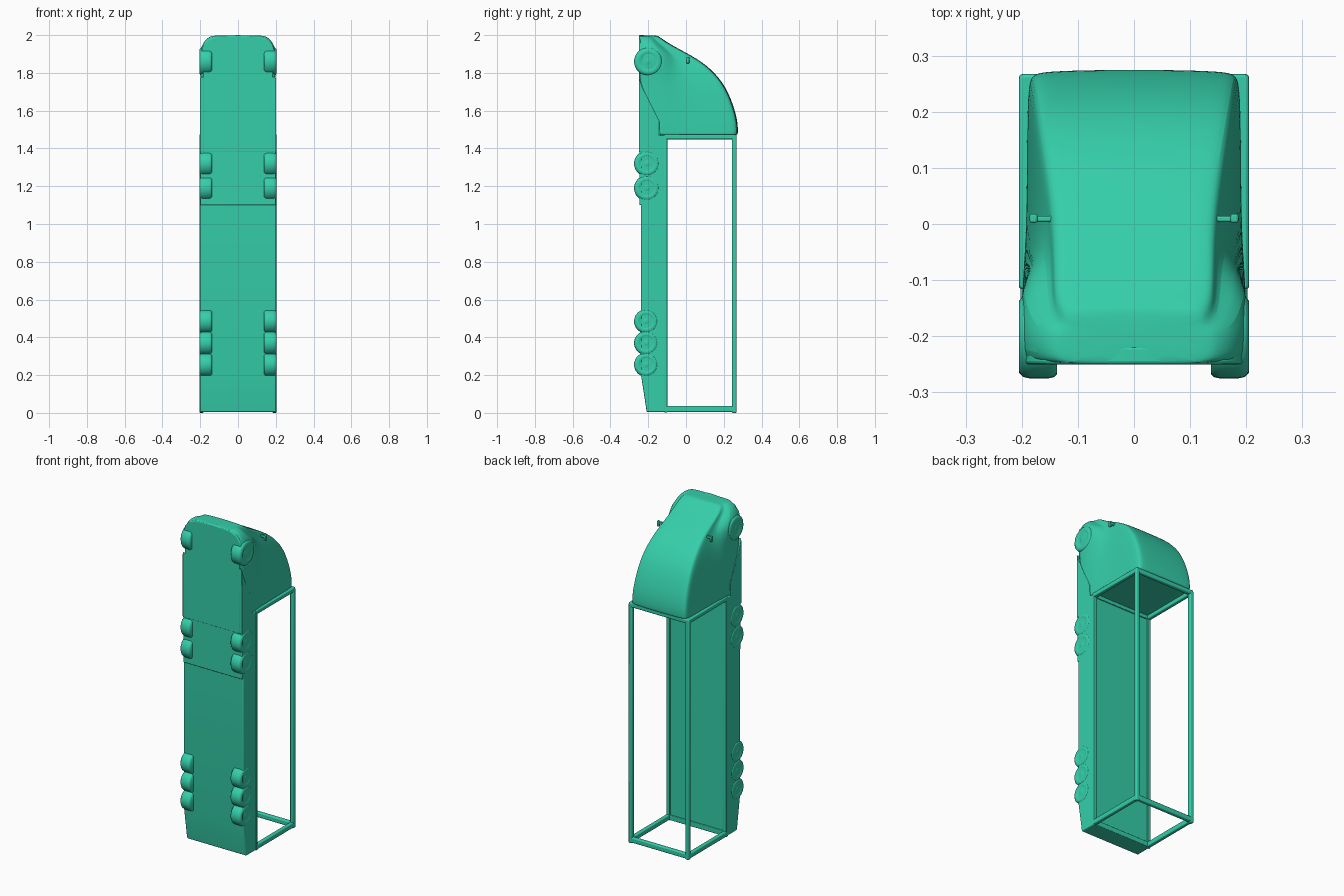
import bpy, bmesh, math
from mathutils import Vector

if "Cube" in bpy.data.objects:
    bpy.data.objects.remove(bpy.data.objects["Cube"])

paint = bpy.data.materials.new("teal_paint")
paint.diffuse_color = (0.035, 0.62, 0.40, 1)
paint.use_nodes = True
paint.node_tree.nodes["Principled BSDF"].inputs["Base Color"].default_value = paint.diffuse_color


def finish(name, bm, bevel=0.0, angle=35):
    bmesh.ops.recalc_face_normals(bm, faces=bm.faces)
    me = bpy.data.meshes.new(name)
    bm.to_mesh(me)
    bm.free()
    me.materials.append(paint)
    ob = bpy.data.objects.new(name, me)
    bpy.context.collection.objects.link(ob)
    if bevel:
        m = ob.modifiers.new("Bevel", 'BEVEL')
        m.width, m.segments, m.limit_method = bevel, 3, 'ANGLE'
    bpy.ops.object.select_all(action='DESELECT')
    ob.select_set(True)
    bpy.context.view_layer.objects.active = ob
    bpy.ops.object.shade_smooth_by_angle(angle=math.radians(angle))
    return ob


def box(name, lo, hi, bevel=0.005):
    bm = bmesh.new()
    bmesh.ops.create_cube(bm, size=1)
    lo, hi = Vector(lo), Vector(hi)
    for v in bm.verts:
        v.co = Vector([lo[i] + (v.co[i] + 0.5) * (hi[i] - lo[i]) for i in range(3)])
    return finish(name, bm, bevel)


def side_profile(name, pts, x0, x1, bevel=0.006):
    """Extrude a (y, z) outline along x."""
    bm = bmesh.new()
    f = bm.faces.new([bm.verts.new((x0, y, z)) for y, z in pts])
    for v in bmesh.ops.extrude_face_region(bm, geom=[f])["geom"]:
        if isinstance(v, bmesh.types.BMVert):
            v.co.x = x1
    return finish(name, bm, bevel)


def loft(name, rings, levels=2):
    bm = bmesh.new()
    loops = [[bm.verts.new(p) for p in r] for r in rings]
    n = len(loops[0])
    for a, b in zip(loops, loops[1:]):
        for i in range(n):
            bm.faces.new((a[i], a[(i + 1) % n], b[(i + 1) % n], b[i]))
    bm.faces.new(loops[0])
    bm.faces.new(loops[-1])
    ob = finish(name, bm, angle=50)
    m = ob.modifiers.new("Subdivision", 'SUBSURF')
    m.levels = m.render_levels = levels
    return ob


def cab_ring(z, yt, wb, wt, yb=-0.249):
    """Wide lower body below the shoulder, narrower upper body above it."""
    shoulder = min(-0.1, yb + (yt - yb) * 0.55)
    upper = shoulder + (yt - shoulder) * 0.22
    c = min(0.03, (yt - upper) * 0.4)
    half = [(wb * 0.5, yb), (wb - 0.02, yb), (wb, yb + 0.012), (wb, shoulder),
            (wt, upper), (wt, yt - c), (wt - 0.008, yt - c * 0.15),
            (wt - 0.035, yt), (wt * 0.4, yt + 0.003)]
    return [(x, y, z) for x, y in half] + [(-x, y, z) for x, y in reversed(half)]


# Cab: sections from the back wall up to the nose
sections = [(1.468, 0.268, 0.198, 0.190), (1.472, 0.271, 0.199, 0.191),
            (1.52, 0.273, 0.200, 0.190), (1.60, 0.258, 0.200, 0.186),
            (1.70, 0.220, 0.199, 0.180), (1.77, 0.176, 0.199, 0.172),
            (1.83, 0.117, 0.204, 0.162), (1.87, 0.062, 0.206, 0.152),
            (1.91, -0.008, 0.204, 0.146), (1.945, -0.075, 0.193, 0.145),
            (1.975, -0.122, 0.174, 0.142), (1.994, -0.147, 0.147, 0.127),
            (1.999, -0.162, 0.125, 0.110)]
loft("cab", [cab_ring(*s) for s in sections])

# Bumper across the nose
bm = bmesh.new()
outline = [(-0.198, 1.90), (-0.185, 1.945), (-0.16, 1.975), (-0.12, 1.993), (0, 2.0),
           (0.12, 1.993), (0.16, 1.975), (0.185, 1.945), (0.198, 1.90)]
f = bm.faces.new([bm.verts.new((x, -0.25, z)) for x, z in outline])
for g in bmesh.ops.extrude_face_region(bm, geom=[f])["geom"]:
    if isinstance(g, bmesh.types.BMVert):
        g.co.y = -0.218
finish("bumper", bm, 0.006)

# Tractor chassis (continuous under the cab) and its sloping side skirts
box("tractor_chassis", (-0.2, -0.247, 1.10), (0.2, -0.135, 1.50))
box("cab_underside", (-0.185, -0.25, 1.38), (0.185, -0.235, 1.93), 0.003)
for s in (-1, 1):
    a, b = sorted((s * 0.18, s * 0.202))
    side_profile("side_skirt", [(-0.25, 1.38), (-0.25, 1.78), (-0.225, 1.71),
                                (-0.14, 1.54), (-0.14, 1.38)], a, b, 0.004)

# Trailer floor with tapered tail
side_profile("trailer_bed", [(-0.208, 0.005), (-0.238, 0.20), (-0.238, 1.47),
                             (-0.106, 1.47), (-0.106, 0.005)], -0.202, 0.202)

# Open cargo frame: posts along z, cross bars and edge rails
r = 0.012
for s in (-1, 1):
    x = s * 0.193
    box("roof_rail", (x - r, 0.243, 0.0), (x + r, 0.267, 1.47), 0.006)
    box("floor_rail", (x - r, -0.115, 0.002), (x + r, -0.099, 1.47), 0.004)
    box("rear_post", (x - r, -0.115, 0.005), (x + r, 0.265, 0.036), 0.006)
    box("front_post", (x - r, -0.115, 1.448), (x + r, 0.265, 1.475), 0.006)
for z0, z1, n in ((0.005, 0.036, "rear"), (1.448, 1.475, "front")):
    box(n + "_roof_bar", (-0.203, 0.243, z0), (0.203, 0.267, z1), 0.006)
    box(n + "_floor_bar", (-0.203, -0.115, z0), (0.203, -0.099, z1), 0.004)


def wheel(name, side, y, z, rad, x0=0.137, x1=0.205):
    """Tyre with a shallow rim and hub, spun about the x axis."""
    prof = [(x0, 0), (x0, rad * 0.88), (x0 + 0.006, rad * 0.97), (x0 + 0.015, rad),
            (x1 - 0.018, rad), (x1 - 0.007, rad * 0.96), (x1, rad * 0.84),
            (x1, rad * 0.62), (x1 - 0.005, rad * 0.5), (x1 - 0.005, rad * 0.3),
            (x1 - 0.001, rad * 0.18), (x1 - 0.001, 0)]
    bm = bmesh.new()
    vs = [bm.verts.new((px, pr, 0)) for px, pr in prof]
    es = [bm.edges.new(p) for p in zip(vs, vs[1:])]
    bmesh.ops.spin(bm, geom=vs + es, cent=(0, 0, 0), axis=(1, 0, 0),
                   angle=math.tau, steps=32)
    bmesh.ops.remove_doubles(bm, verts=bm.verts, dist=1e-5)
    for v in bm.verts:
        v.co = (side * v.co.x, v.co.y + y, v.co.z + z)
    finish(name, bm, angle=60)


# Wheels: steering, drive and trailer axles
axles = [("steer_wheel", -0.2, 1.86, 0.075)]
axles += [("drive_wheel", -0.207, z, 0.068) for z in (1.32, 1.19)]
axles += [("trailer_wheel", -0.211, z, 0.064) for z in (0.485, 0.37, 0.255)]
for name, y, z, rad in axles:
    for s in (-1, 1):
        wheel(name, s, y, z, rad)

# Small door mirrors
for s in (-1, 1):
    a, b = sorted((s * 0.135, s * 0.185))
    box("mirror_arm", (a, 0.004, 1.866), (b, 0.014, 1.882), 0.003)
    a, b = sorted((s * 0.172, s * 0.186))
    box("mirror", (a, 0.002, 1.85), (b, 0.018, 1.885), 0.004)
